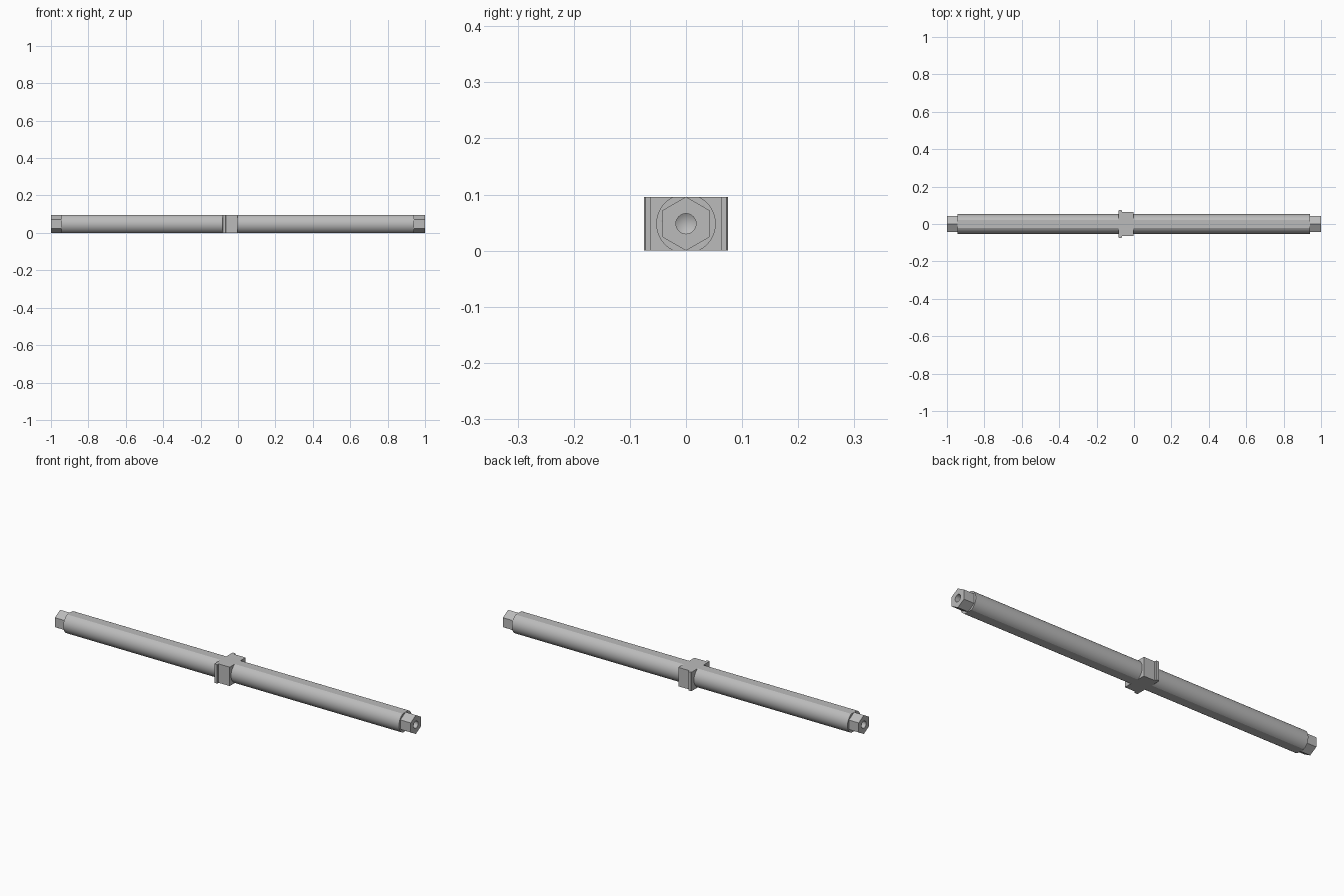
import bpy, bmesh, math

if "Cube" in bpy.data.objects:
    bpy.data.objects.remove(bpy.data.objects["Cube"])

ZC = 0.048  # axis height
steel = bpy.data.materials.new("light_grey_metal")
steel.diffuse_color = (0.5, 0.5, 0.5, 1)
steel.use_nodes = True
steel.node_tree.nodes["Principled BSDF"].inputs["Base Color"].default_value = steel.diffuse_color


def prism(name, pts, lo, hi, axis, smooth=False):
    """Extrude a 2D outline: along x (points are y,z) or along z (points are x,y)."""
    place = (lambda p, t: (t, p[0], p[1])) if axis == "x" else (lambda p, t: (p[0], p[1], t))
    bm = bmesh.new()
    rings = [[bm.verts.new(place(p, t)) for p in pts] for t in (lo, hi)]
    n = len(pts)
    for i in range(n):
        j = (i + 1) % n
        bm.faces.new((rings[0][i], rings[0][j], rings[1][j], rings[1][i]))
    for r in rings:
        bm.faces.new(r)
    return finish(name, bm, smooth)


def finish(name, bm, smooth):
    bmesh.ops.recalc_face_normals(bm, faces=bm.faces)
    me = bpy.data.meshes.new(name)
    bm.to_mesh(me)
    bm.free()
    me.materials.append(steel)
    ob = bpy.data.objects.new(name, me)
    bpy.context.collection.objects.link(ob)
    if smooth:
        bpy.ops.object.select_all(action="DESELECT")
        ob.select_set(True)
        bpy.context.view_layer.objects.active = ob
        bpy.ops.object.shade_smooth_by_angle(angle=math.radians(20))
    return ob


def drill(name, tip, depth, r=0.018, n=32):
    """Cone-tipped bore cutter starting outside the end face."""
    s = 1 if tip > 0 else -1
    bm = bmesh.new()
    rings = []
    for x in (tip + s * 0.02, tip - s * depth):
        rings.append([bm.verts.new((x, r * math.cos(2 * math.pi * i / n),
                                    ZC + r * math.sin(2 * math.pi * i / n))) for i in range(n)])
    point = bm.verts.new((tip - s * (depth + 0.011), 0, ZC))
    bm.faces.new(rings[0])
    for i in range(n):
        j = (i + 1) % n
        bm.faces.new((rings[0][i], rings[0][j], rings[1][j], rings[1][i]))
        bm.faces.new((rings[1][i], rings[1][j], point))
    ob = finish(name, bm, True)
    ob.hide_render = True
    ob.hide_set(True)
    return ob


def cut(ob, cutter):
    m = ob.modifiers.new("bore", "BOOLEAN")
    m.operation = "DIFFERENCE"
    m.solver = "EXACT"
    m.object = cutter


# Round shaft with flats on top and bottom
R = 0.053
a0 = math.asin(ZC / R)
arc = [-a0 + 2 * a0 * i / 24 for i in range(25)]
outline = [(R * math.cos(a), ZC + R * math.sin(a)) for a in arc]
outline += [(-y, z) for y, z in reversed(outline)]
shaft = prism("shaft", outline, -0.945, 0.942, "x", True)

# Hexagonal drive ends with blind bores
hexagon = [(ZC * math.sin(math.pi * i / 3), ZC + ZC * math.cos(math.pi * i / 3)) for i in range(6)]
for name, lo, hi, tip in (("left_hex_end", -1, -0.945, -1), ("right_hex_end", 0.942, 1, 1)):
    stub = prism(name, hexagon, lo, hi, "x")
    bore = drill(name + "_cutter", tip, 0.12)
    cut(stub, bore)
    cut(shaft, bore)

# Stepped collar block with a wider, slightly chamfered flange
half = [(-0.002, 0.064), (-0.064, 0.064), (-0.064, 0.072), (-0.0665, 0.0745),
        (-0.0795, 0.0745), (-0.082, 0.072)]
prism("collar_block", half + [(x, -y) for x, y in reversed(half)], 0, 2 * ZC, "z")
